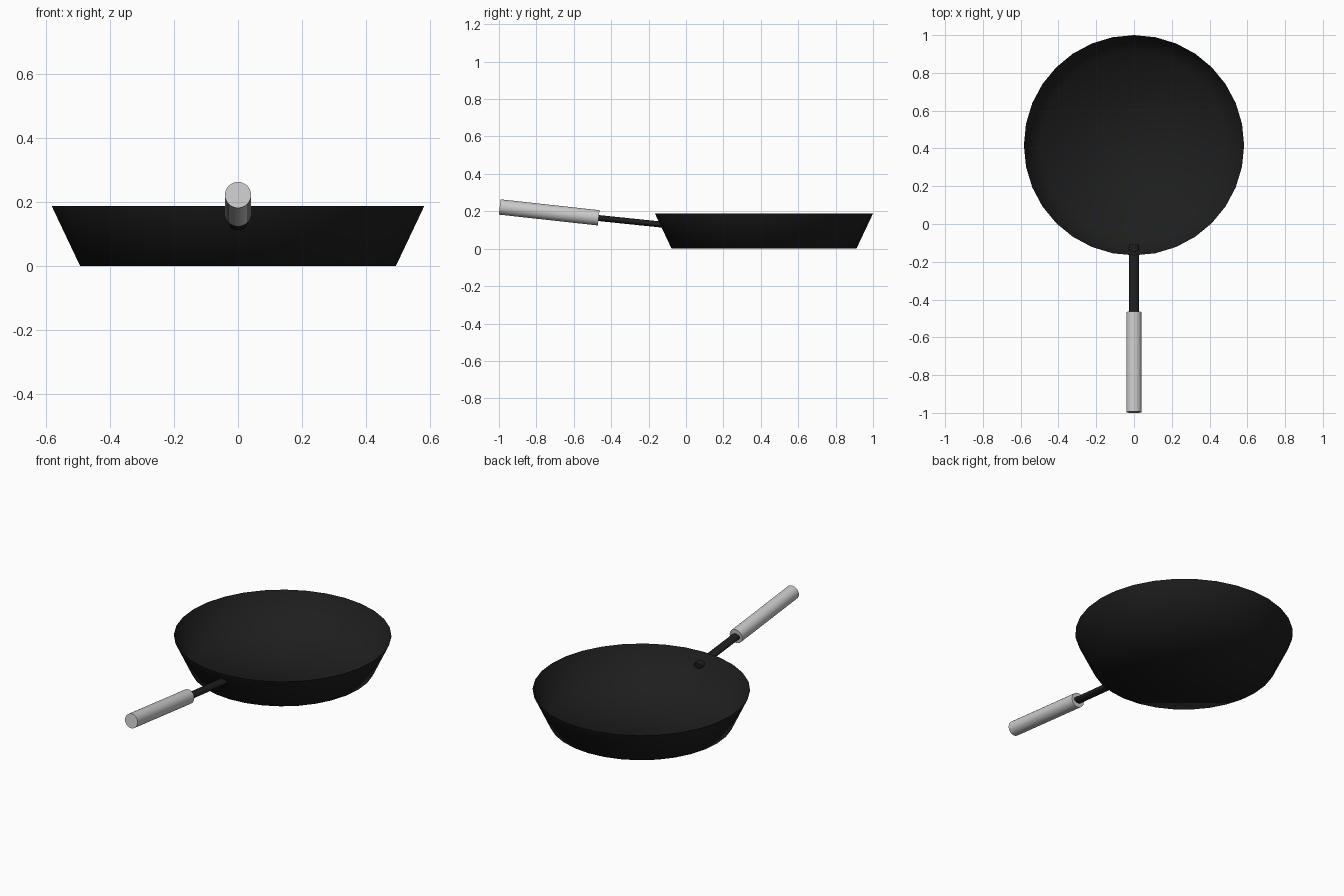
import bpy, bmesh, math
from mathutils import Vector

if "Cube" in bpy.data.objects:
    bpy.data.objects.remove(bpy.data.objects["Cube"])

black = bpy.data.materials.new("black_iron")
black.diffuse_color = (0.012, 0.013, 0.012, 1)
black.use_nodes = True
black.node_tree.nodes["Principled BSDF"].inputs["Base Color"].default_value = black.diffuse_color


def make_object(name, bm, mat=None, angle=None):
    bmesh.ops.recalc_face_normals(bm, faces=bm.faces)
    mesh = bpy.data.meshes.new(name)
    bm.to_mesh(mesh)
    bm.free()
    ob = bpy.data.objects.new(name, mesh)
    bpy.context.collection.objects.link(ob)
    if mat:
        mesh.materials.append(mat)
    bpy.ops.object.select_all(action='DESELECT')
    ob.select_set(True)
    bpy.context.view_layer.objects.active = ob
    if angle is None:
        bpy.ops.object.shade_smooth()
    else:
        bpy.ops.object.shade_smooth_by_angle(angle=math.radians(angle))
    return ob


def rod(name, start, end, rx, rz, mat=None):
    """Capped elliptical cylinder running from start to end."""
    start, end = Vector(start), Vector(end)
    axis = end - start
    bm = bmesh.new()
    bmesh.ops.create_cone(bm, cap_ends=True, segments=32, radius1=1, radius2=1, depth=axis.length)
    bmesh.ops.scale(bm, vec=(rx, rz, 1), verts=bm.verts)
    ob = make_object(name, bm, mat, 40)
    ob.location = (start + end) / 2
    # tip the cylinder over towards -y, rising slightly
    ob.rotation_euler.x = math.acos(axis.normalized().z)
    return ob


# Pan body: thin flared sheet, closed at the bottom and open at the top
bm = bmesh.new()
bmesh.ops.create_cone(bm, cap_ends=True, segments=32, radius1=0.494, radius2=0.583, depth=0.188)
top = [f for f in bm.faces if f.calc_center_median().z > 0.09]
bmesh.ops.delete(bm, geom=top, context='FACES_ONLY')
pan = make_object("pan_body", bm, black)
pan.location = (0, 0.417, 0.094)

# Handle: flattened shaft through the wall, and round grip
rod("handle_shaft", (0, -0.11, 0.127), (0, -0.48, 0.165), 0.026, 0.016, black)
rod("handle_grip", (0, -0.467, 0.165), (0, -0.996, 0.223), 0.041, 0.041)
